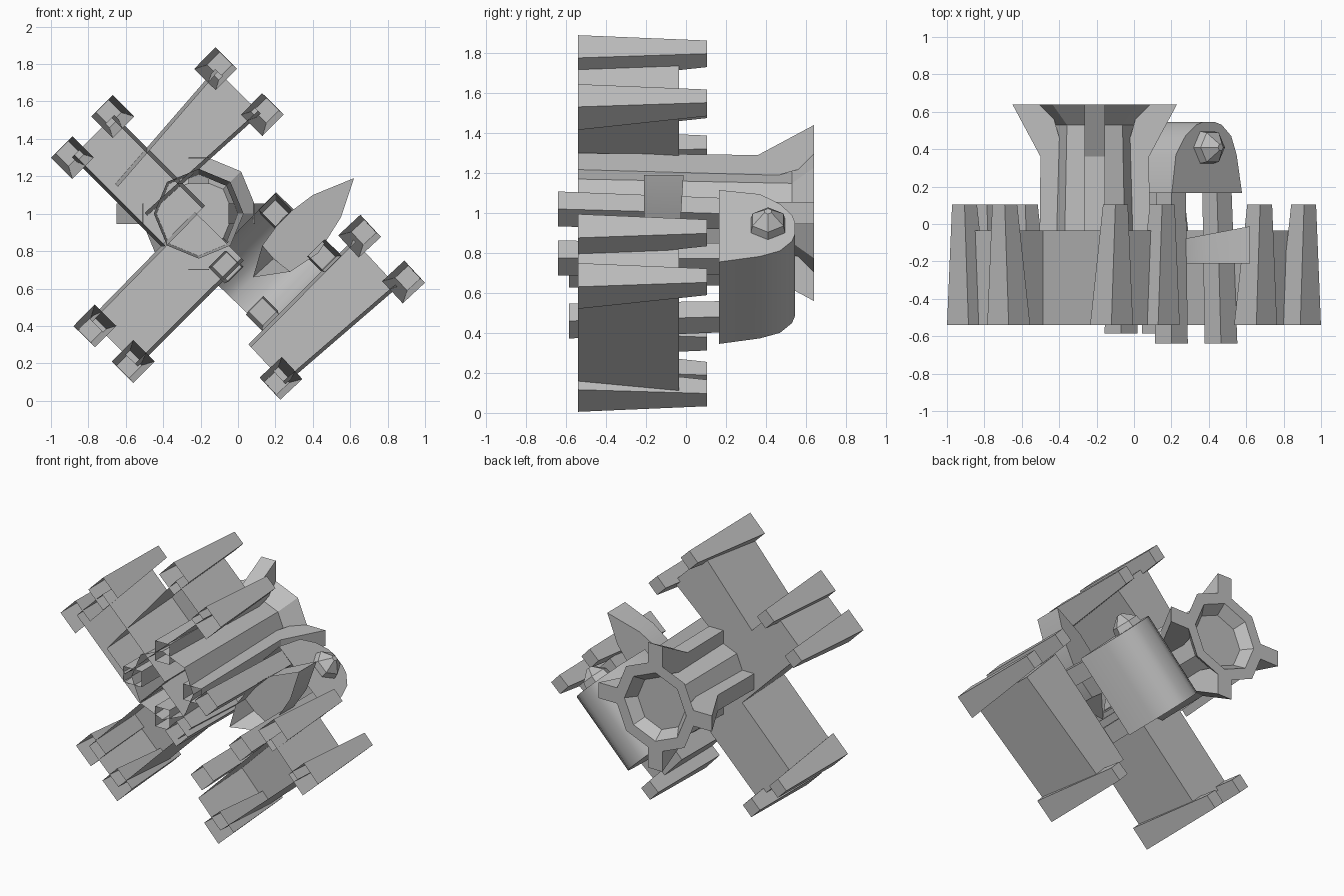
import bpy, bmesh, math
from mathutils import Vector

cube = bpy.data.objects.get("Cube")
if cube:
    bpy.data.objects.remove(cube)

grey = bpy.data.materials.new("plain_grey")
grey.use_nodes = True
grey.diffuse_color = (0.52, 0.52, 0.52, 1)
grey.node_tree.nodes["Principled BSDF"].inputs["Base Color"].default_value = (0.52, 0.52, 0.52, 1)


def loft(name, rings, smooth=False):
    """Shell skinned over closed rings: open at the first ring, capped at the last."""
    bm = bmesh.new()
    rows = [[bm.verts.new(p) for p in ring] for ring in rings]
    n = len(rows[0])
    for a, b in zip(rows, rows[1:]):
        for i in range(n):
            j = (i + 1) % n
            bm.faces.new((a[i], a[j], b[j], b[i]))
    bm.faces.new(rows[-1])
    bmesh.ops.recalc_face_normals(bm, faces=bm.faces)
    mesh = bpy.data.meshes.new(name)
    bm.to_mesh(mesh)
    bm.free()
    mesh.materials.append(grey)
    obj = bpy.data.objects.new(name, mesh)
    bpy.context.collection.objects.link(obj)
    if smooth:
        bpy.ops.object.select_all(action='DESELECT')
        obj.select_set(True)
        bpy.context.view_layer.objects.active = obj
        bpy.ops.object.shade_smooth_by_angle(angle=math.radians(35))


def at_depth(points, y):
    """Place flat (x, z) points at depth y."""
    return [(p.x, y, p.y) for p in points]


def square(c, y, half, u):
    """Square ring around (x, z) centre c, turned to axis u."""
    v = Vector((-u.y, u.x))
    return at_depth([c + u * half * a + v * half * b
                     for a, b in ((1, 1), (-1, 1), (-1, -1), (1, -1))], y)


DIAG = Vector((1, 1)).normalized()
HUB = Vector((-0.21, 1.0))


# Hull: eight-sided open tube with a flared, dished tail
def octagon(y, r):
    return [(HUB.x + r * math.cos(k * math.pi / 4), y, HUB.y + r * math.sin(k * math.pi / 4))
            for k in range(8)]


loft("hull", [octagon(y, r) for y, r in (
    (-0.54, 0.24), (0.53, 0.21), (0.64, 0.32), (0.64, 0.24), (0.57, 0.185))])

# Four fins that spread at the tail
for k, side in enumerate(("left", "top", "right", "bottom")):
    out = Vector((round(math.cos(k * math.pi / 2)), round(math.sin(k * math.pi / 2))))
    across = Vector((-out.y, out.x)) * 0.055
    rings = []
    for y, low, high in ((-0.54, 0.16, 0.3), (0.36, 0.16, 0.29), (0.64, 0.24, 0.44)):
        a, b = HUB + out * low, HUB + out * high
        rings.append(at_depth([a - across, a + across, b + across, b - across], y))
    loft("fin_" + side, rings)


# Wing shells, wider at the back, with tapering hollow corner pods
def wing(name, outer, inner, tip_half, root_half, pods):
    outer, inner = Vector(outer), Vector(inner)
    u = (outer - inner).normalized()
    v = Vector((-u.y, u.x))
    rings = []
    for y, grow in ((-0.54, 0.0), (-0.035, 0.02)):
        t, r = v * (tip_half + grow), v * (root_half + grow)
        rings.append(at_depth([outer + t, inner + r, inner - r, outer - t], y))
    loft(name, rings)
    for k, c in enumerate(pods):
        c = Vector(c)
        out = u if (c - outer).length < (c - inner).length else -u
        loft(f"{name}_pod_{k + 1}", [square(c, -0.54, 0.081, out),
                                     square(c + out * 0.03, 0.105, 0.047, out)])


wing("upper_wing", (0.0, 1.655), (-0.57, 1.075), 0.15, 0.1,
     [(-0.12, 1.775), (0.13, 1.53)])
wing("right_wing", (-0.775, 1.415), (-0.29, 0.93), 0.14, 0.14,
     [(-0.67, 1.52), (-0.885, 1.3)])
wing("lower_wing", (-0.665, 0.31), (-0.1, 0.88), 0.16, 0.165,
     [(-0.765, 0.4), (-0.56, 0.21)])
wing("detached_wing", (0.735, 0.735), (0.155, 0.195), 0.155, 0.125,
     [(0.65, 0.88), (0.885, 0.635), (0.23, 0.12)])

# Engine block: arched housing along the diagonal, open towards the front
cross = Vector((0.72, -0.69)).normalized()
ends = Vector((0.39, 0.935)), Vector((-0.01, 0.525))
loft("engine_block", [
    at_depth([ends[0] + cross * a, ends[0] + cross * b,
              ends[1] + cross * b, ends[1] + cross * a], y)
    for y, a, b in ((0.165, -0.26, 0.26), (0.37, -0.23, 0.22), (0.47, -0.16, 0.18),
                    (0.53, -0.08, 0.11), (0.545, -0.03, 0.06))], True)

# Faceted lamp on the end of the block
rings = []
for r, d in ((0.1, -0.02), (0.09, 0.03), (0.02, 0.09)):
    c = Vector((0.4, 0.945)) + DIAG * d
    ring = []
    for k in range(6):
        a = k * math.pi / 3
        p = c + cross * r * math.cos(a)
        ring.append((p.x, 0.41 + r * math.sin(a), p.y))
    rings.append(ring)
loft("end_lamp", rings)

# Four hollow barrels running forward from the block
mid = Vector((0.19, 0.73))
for k, (x, z, y) in enumerate(((0.2, 1.02, -0.64), (0.465, 0.775, -0.64),
                               (0.13, 0.46, -0.585), (-0.07, 0.715, -0.585))):
    c = Vector((x, z))
    loft(f"barrel_{k + 1}", [square(c, y, 0.062, DIAG),
                             square(c.lerp(mid, 0.08), 0.2, 0.055, DIAG)])

# Leaf-shaped scoop beside the barrels, its lower end sloping inwards
LEAF = [Vector(p) for p in ((0.08, 0.66), (0.13, 0.83), (0.24, 0.98), (0.4, 1.1),
                            (0.62, 1.19), (0.55, 0.98), (0.43, 0.79), (0.28, 0.69))]
back = [(p.x, -0.13 + 0.19 * p.x, p.y) for p in [Vector((0.19, 0.76))] + LEAF[1:]]
loft("blade", [at_depth(LEAF, -0.21), back], True)
